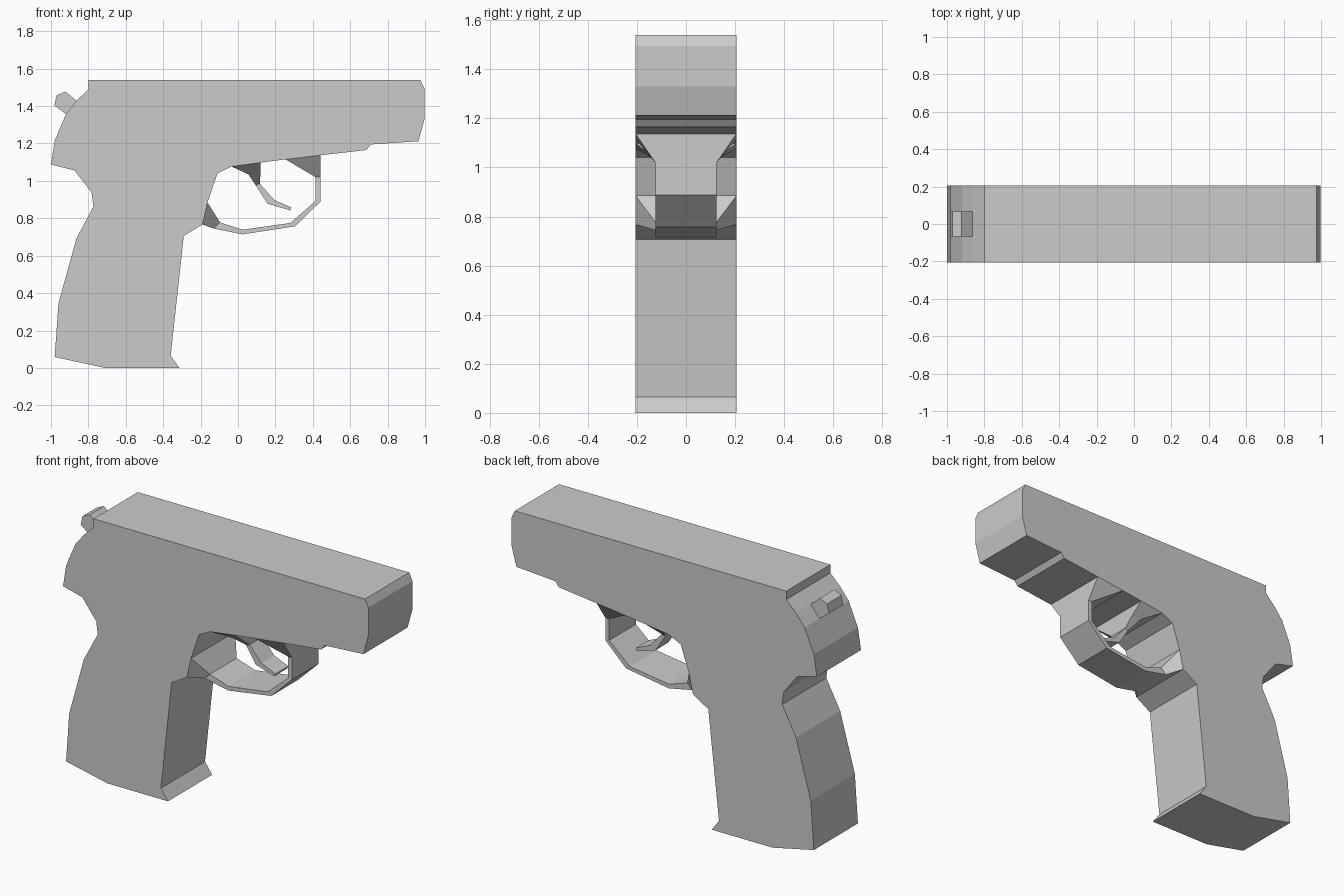
import bpy, bmesh


def finish(name, bm):
    bmesh.ops.recalc_face_normals(bm, faces=bm.faces)
    mesh = bpy.data.meshes.new(name)
    bm.to_mesh(mesh)
    bm.free()
    obj = bpy.data.objects.new(name, mesh)
    bpy.context.collection.objects.link(obj)
    return obj


def extrude_profile(name, points, half):
    """Extrude an x/z outline across y, centred on y = 0."""
    bm = bmesh.new()
    face = bm.faces.new([bm.verts.new((x, -half, z)) for x, z in points])
    new = bmesh.ops.extrude_face_region(bm, geom=[face])["geom"]
    moved = [v for v in new if isinstance(v, bmesh.types.BMVert)]
    bmesh.ops.translate(bm, verts=moved, vec=(0, 2 * half, 0))
    return finish(name, bm)


def loft_strip(name, sections):
    """Loft a bar through (outer x/z, inner x/z, half width) sections."""
    bm = bmesh.new()
    rings = []
    for (ox, oz), (ix, iz), h in sections:
        corners = [(ox, -h, oz), (ox, h, oz), (ix, h, iz), (ix, -h, iz)]
        rings.append([bm.verts.new(c) for c in corners])
    for a, b in zip(rings, rings[1:]):
        for i in range(4):
            j = (i + 1) % 4
            bm.faces.new((a[i], a[j], b[j], b[i]))
    bm.faces.new(rings[0])
    bm.faces.new(rings[-1])
    return finish(name, bm)


W = 0.206   # half width of the body
G = 0.125   # half width of the guard

# Slide, frame and grip in one outline
extrude_profile("body", [
    (-0.80, 1.54), (0.975, 1.54), (0.997, 1.495), (0.997, 1.33), (0.965, 1.212),
    (0.71, 1.195), (0.687, 1.165), (0.44, 1.137), (0.254, 1.115),
    (0.12, 1.098), (-0.035, 1.077), (-0.11, 1.04), (-0.163, 0.885),
    (-0.19, 0.767), (-0.29, 0.706), (-0.36, 0.065), (-0.313, 0.0),
    (-0.71, 0.0), (-0.98, 0.058), (-0.96, 0.345), (-0.864, 0.692),
    (-0.773, 0.863), (-0.783, 0.939), (-0.874, 1.056), (-1.0, 1.088),
    (-0.98, 1.215), (-0.92, 1.357), (-0.863, 1.428), (-0.80, 1.49)], W)

# Trigger guard, flaring to full width where it meets the frame
loft_strip("trigger_guard", [
    ((0.44, 1.137), (0.254, 1.115), W),
    ((0.44, 1.02), (0.415, 1.02), G),
    ((0.44, 0.888), (0.415, 0.893), G),
    ((0.305, 0.757), (0.28, 0.775), G),
    ((0.024, 0.714), (0.024, 0.739), G),
    ((-0.13, 0.745), (-0.096, 0.778), G),
    ((-0.19, 0.767), (-0.163, 0.885), W)])

# Trigger, tapering from the frame to a narrow hook
loft_strip("trigger", [
    ((-0.035, 1.077), (0.12, 1.098), W),
    ((0.056, 1.035), (0.12, 1.04), 0.13),
    ((0.094, 0.978), (0.117, 0.985), 0.06),
    ((0.158, 0.878), (0.195, 0.897), 0.06),
    ((0.28, 0.842), (0.286, 0.858), 0.06)])

# Hammer
extrude_profile("hammer", [
    (-0.982, 1.404), (-0.97, 1.457), (-0.923, 1.478),
    (-0.863, 1.428), (-0.92, 1.357)], 0.067)
